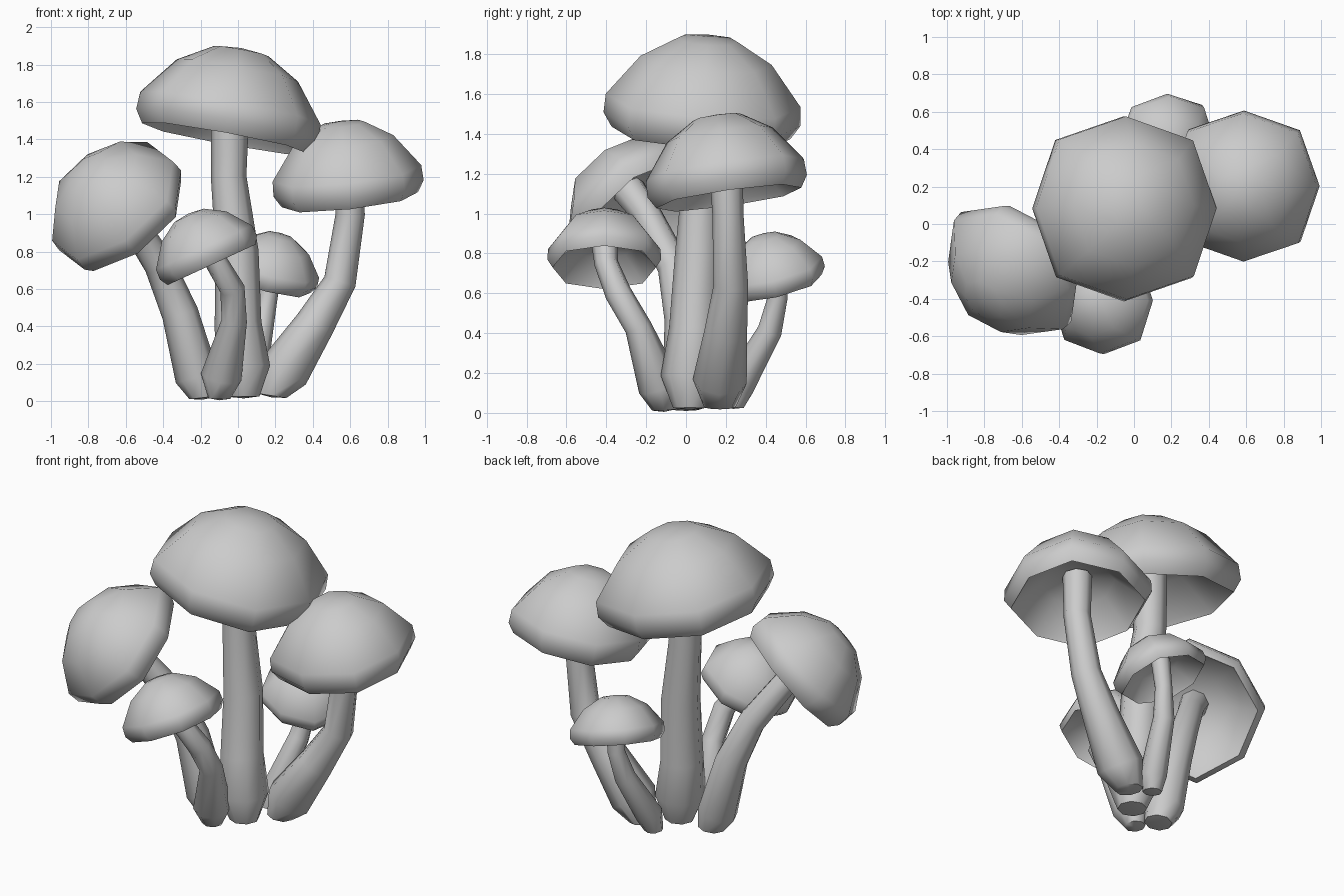
import bpy
import bmesh
import math
from mathutils import Vector

if "Cube" in bpy.data.objects:
    bpy.data.objects.remove(bpy.data.objects["Cube"])

SIDES = 8
UP = Vector((0, 0, 1))

# Cap profile for a rim radius of 1: (radius, height), hollow gills to crown
CAP = [(0.50, 0.38), (0.86, 0.06), (0.90, 0.0), (0.99, 0.14), (0.98, 0.33),
       (0.66, 0.74), (0.30, 0.95)]


def ring(bm, centre, rot, r, diag=1.0):
    """Octagonal ring of vertices around centre; diag pushes the diagonals out."""
    out = []
    for i in range(SIDES):
        a, k = i * math.tau / SIDES, r * (diag if i % 2 else 1)
        out.append(bm.verts.new(centre + rot @ Vector((k * math.cos(a), k * math.sin(a), 0))))
    return out


def skin(bm, rings, start, end):
    """Bridge the rings and close both ends with a fan."""
    for a, b in zip(rings, rings[1:]):
        for i in range(SIDES):
            j = (i + 1) % SIDES
            bm.faces.new((a[i], a[j], b[j], b[i]))
    for loop, tip in ((rings[0], start), (rings[-1], end)):
        v = bm.verts.new(tip)
        for i in range(SIDES):
            bm.faces.new((loop[i], loop[(i + 1) % SIDES], v))


def finish(bm, name):
    bmesh.ops.recalc_face_normals(bm, faces=bm.faces)
    me = bpy.data.meshes.new(name)
    bm.to_mesh(me)
    bm.free()
    ob = bpy.data.objects.new(name, me)
    bpy.context.collection.objects.link(ob)
    bpy.ops.object.select_all(action='DESELECT')
    ob.select_set(True)
    bpy.context.view_layer.objects.active = ob
    bpy.ops.object.shade_smooth_by_angle(angle=math.radians(50))


def cap(name, base, normal, radius, tall=1.0):
    bm = bmesh.new()
    n = Vector(normal).normalized()
    rot = UP.rotation_difference(n)
    at = lambda h: Vector(base) + n * h * radius * tall
    skin(bm, [ring(bm, at(h), rot, r * radius, 1.05) for r, h in CAP], at(0.5), at(0.985))
    finish(bm, name)


def stem(name, path):
    """Path points are (x, y, z, radius)."""
    bm = bmesh.new()
    pts = [Vector(p[:3]) for p in path]
    rings = []
    for i, p in enumerate(path):
        t = (pts[min(i + 1, len(pts) - 1)] - pts[max(i - 1, 0)]).normalized()
        if i == 0:
            t = (t + UP * 2).normalized()
        rings.append(ring(bm, pts[i], UP.rotation_difference(t), p[3]))
    skin(bm, rings, pts[0] - UP * 0.01, pts[-1])
    finish(bm, name)


# Tall central mushroom
cap("central_cap", (-0.07, 0.075, 1.405), (0.18, 0.07, 0.98), 0.5)
stem("central_stem", [(0.03, 0.02, 0.025, 0.085), (0.025, 0.02, 0.18, 0.147),
                      (0.0, 0.04, 0.42, 0.125), (-0.005, 0.06, 0.8, 0.115),
                      (-0.05, 0.08, 1.2, 0.095), (-0.045, 0.085, 1.44, 0.1),
                      (-0.04, 0.085, 1.65, 0.105)])

# Right mushroom
cap("right_cap", (0.598, 0.215, 1.078), (-0.11, -0.14, 0.98), 0.408, 1.06)
stem("right_stem", [(0.18, 0.17, 0.03, 0.08), (0.245, 0.17, 0.16, 0.137),
                    (0.41, 0.2, 0.41, 0.107), (0.545, 0.225, 0.64, 0.087),
                    (0.6, 0.21, 1.0, 0.078), (0.59, 0.2, 1.27, 0.085)])

# Left mushroom, leaning strongly out to the front left
cap("left_cap", (-0.6, -0.2, 0.985), (-0.54, -0.54, 0.645), 0.4)
stem("left_stem", [(-0.18, 0.0, 0.02, 0.08), (-0.22, 0.0, 0.13, 0.117),
                   (-0.31, -0.01, 0.47, 0.098), (-0.42, -0.06, 0.73, 0.083),
                   (-0.59, -0.2, 1.0, 0.075), (-0.69, -0.29, 1.12, 0.085)])

# Small front mushroom
cap("front_cap", (-0.14, -0.41, 0.73), (-0.42, 0.0, 0.91), 0.288, 1.06)
stem("front_stem", [(-0.1, -0.11, 0.015, 0.06), (-0.09, -0.13, 0.13, 0.11),
                    (-0.02, -0.24, 0.43, 0.068), (-0.03, -0.34, 0.6, 0.067),
                    (-0.12, -0.4, 0.75, 0.06), (-0.195, -0.41, 0.87, 0.067)])

# Small back mushroom
cap("back_cap", (0.16, 0.45, 0.64), (0.25, -0.23, 0.94), 0.265, 1.02)
stem("back_stem", [(0.06, 0.235, 0.03, 0.055), (0.075, 0.26, 0.13, 0.08),
                   (0.13, 0.42, 0.41, 0.062), (0.165, 0.46, 0.58, 0.05),
                   (0.18, 0.45, 0.76, 0.055)])
